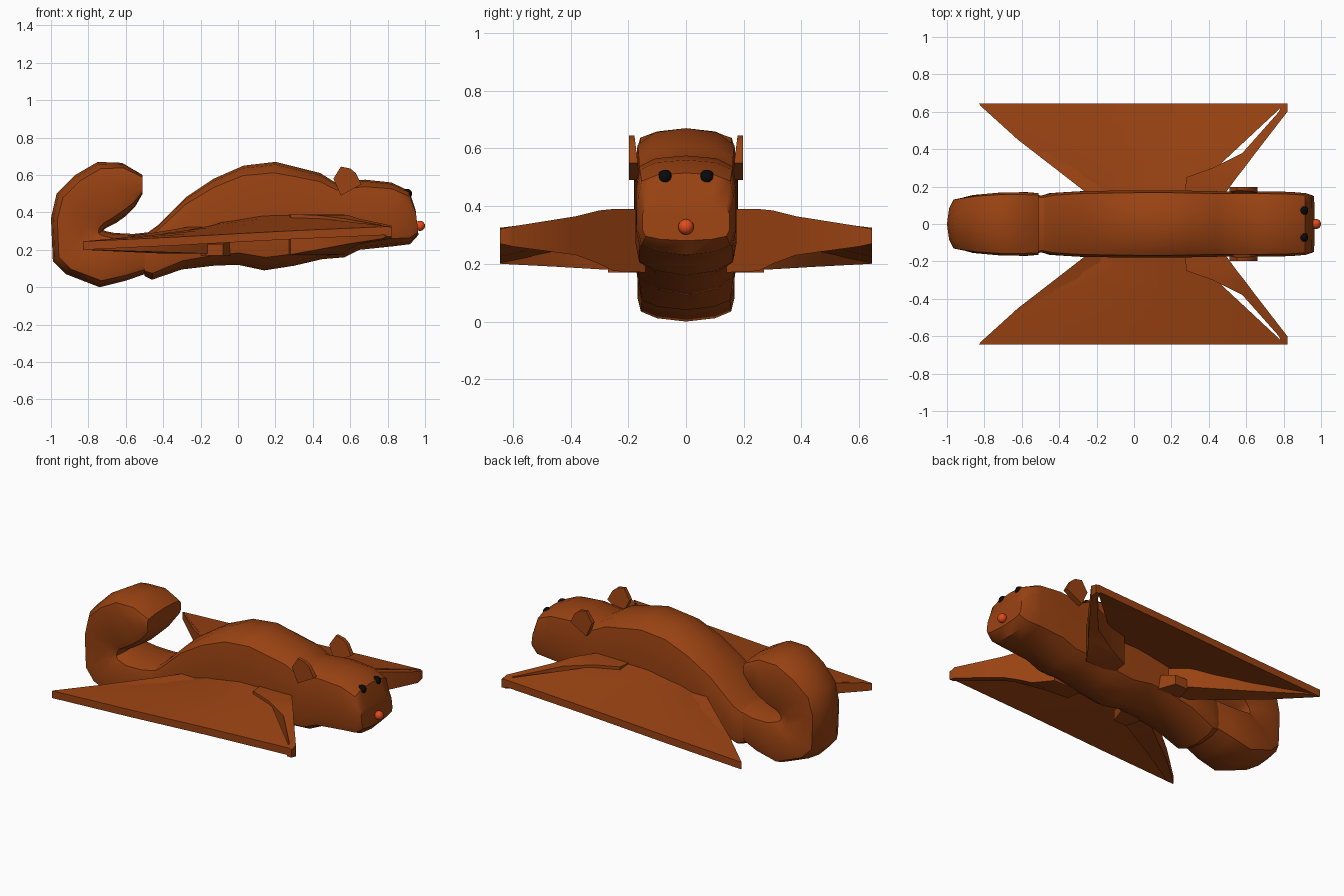
import bpy, bmesh, math
from mathutils import Vector

cube = bpy.data.objects.get("Cube")
if cube:
    bpy.data.objects.remove(cube, do_unlink=True)


def material(name, rgb):
    m = bpy.data.materials.new(name)
    m.use_nodes = True
    color = (*rgb, 1)
    m.diffuse_color = color
    node = next(n for n in m.node_tree.nodes if n.type == 'BSDF_PRINCIPLED')
    node.inputs["Base Color"].default_value = color
    return m


FUR = material("brown fur", (0.32, 0.055, 0.006))
BLACK = material("black eye", (0.003, 0.003, 0.003))
RED = material("red nose", (0.75, 0.07, 0.01))


def finish(name, bm, mat, mirror=False, angle=40):
    bmesh.ops.recalc_face_normals(bm, faces=bm.faces)
    mesh = bpy.data.meshes.new(name)
    bm.to_mesh(mesh)
    bm.free()
    mesh.materials.append(mat)
    mesh.shade_smooth()
    mesh.set_sharp_from_angle(angle=math.radians(angle))
    ob = bpy.data.objects.new(name, mesh)
    bpy.context.collection.objects.link(ob)
    if mirror:
        mod = ob.modifiers.new("both sides", 'MIRROR')
        mod.use_axis = (False, True, False)
        mod.use_clip = False
        mod.use_mirror_merge = False
    return ob


def skin(name, rings, mat, mirror=False, angle=40):
    """Closed surface through rings of equal point count, capped at both ends."""
    bm = bmesh.new()
    loops = [[bm.verts.new(p) for p in ring] for ring in rings]
    n = len(loops[0])
    for a, b in zip(loops, loops[1:]):
        for i in range(n):
            j = (i + 1) % n
            bm.faces.new((a[i], a[j], b[j], b[i]))
    bm.faces.new(loops[0])
    bm.faces.new(loops[-1])
    return finish(name, bm, mat, mirror, angle)


def ball(name, loc, r, mat, mirror=False):
    bm = bmesh.new()
    bmesh.ops.create_uvsphere(bm, u_segments=16, v_segments=10, radius=r)
    bmesh.ops.translate(bm, verts=bm.verts, vec=loc)
    return finish(name, bm, mat, mirror)


# Cross-section: share of the half width, share of the way from back to belly
HALF = [(0.6, 0.025), (0.93, 0.1), (1, 0.28), (1, 0.72), (0.93, 0.88), (0.6, 0.96)]
SECTION = [(0, 0)] + HALF + [(0, 1)] + [(-w, t) for w, t in reversed(HALF)]


def fur_ring(tx, tz, bx, bz, w):
    top, bottom = Vector((tx, 0, tz)), Vector((bx, 0, bz))
    return [top.lerp(bottom, t) + Vector((0, w * s, 0)) for s, t in SECTION]


# Head and body: back x, z, belly x, z, half width
body = [
    (0.95, 0.41, 0.965, 0.28, 0.15), (0.915, 0.515, 0.92, 0.23, 0.165),
    (0.82, 0.56, 0.84, 0.22, 0.172), (0.68, 0.575, 0.65, 0.2, 0.175),
    (0.52, 0.56, 0.57, 0.16, 0.175), (0.44, 0.61, 0.45, 0.15, 0.175),
    (0.3, 0.645, 0.3, 0.115, 0.178), (0.2, 0.67, 0.14, 0.09, 0.18),
    (0.03, 0.65, 0, 0.12, 0.18), (-0.13, 0.58, -0.13, 0.115, 0.178),
    (-0.28, 0.48, -0.3, 0.095, 0.175), (-0.43, 0.33, -0.46, 0.04, 0.165),
    (-0.5, 0.28, -0.5, 0.06, 0.15),
]
skin("head_and_body", [fur_ring(*r) for r in body], FUR)

# Curled tail: inner x, z, outer x, z, half width
tail = [
    (-0.42, 0.3, -0.44, 0.09, 0.14),
    (-0.56, 0.285, -0.6, 0.035, 0.165), (-0.66, 0.29, -0.74, 0, 0.168),
    (-0.71, 0.3, -0.92, 0.07, 0.155), (-0.72, 0.305, -0.99, 0.14, 0.14),
    (-0.715, 0.31, -1, 0.37, 0.14), (-0.69, 0.325, -0.97, 0.5, 0.145),
    (-0.65, 0.345, -0.87, 0.6, 0.16), (-0.6, 0.38, -0.75, 0.67, 0.168),
    (-0.55, 0.43, -0.62, 0.665, 0.17), (-0.51, 0.5, -0.51, 0.6, 0.165),
]
skin("tail", [fur_ring(*r) for r in tail], FUR)


# Limbs: sections outward along y with x range and z range
def limb(name, sections):
    rings = []
    for y, x0, x1, z0, z1 in sections:
        rings.append([(x0, y, z0), (x1, y, z0), (x1, y, z1), (x0, y, z1)])
    skin(name, rings, FUR, True, 50)


limb("front_legs", [
    (0.14, 0.27, 0.47, 0.17, 0.39), (0.25, 0.28, 0.55, 0.175, 0.39),
    (0.3, 0.42, 0.59, 0.2, 0.385), (0.38, 0.58, 0.65, 0.23, 0.365),
    (0.6, 0.775, 0.82, 0.26, 0.33), (0.645, 0.79, 0.82, 0.27, 0.32),
])
limb("hind_legs", [
    (0.14, -0.22, -0.08, 0.18, 0.33), (0.28, -0.4, -0.17, 0.18, 0.3),
    (0.45, -0.62, -0.47, 0.19, 0.265), (0.64, -0.83, -0.78, 0.2, 0.245),
])
limb("hind_knees", [
    (0.16, -0.2, -0.04, 0.17, 0.26), (0.27, -0.17, -0.08, 0.17, 0.23),
])

# Gliding membranes stretched from the flank to the outer edge
root = [(-0.24, 0.3), (-0.08, 0.35), (0.13, 0.385), (0.29, 0.385)]
outer = [(-0.83, 0.245), (-0.3, 0.27), (0.25, 0.3), (0.81, 0.325)]
rings = []
for k in range(6):
    t = k / 5
    thick = 0.015 + 0.03 * t
    top = [Vector((a[0], 0.16, a[1])).lerp(Vector((b[0], 0.645, b[1])), t)
           for a, b in zip(root, outer)]
    rings.append(top + [p - Vector((0, 0, thick)) for p in reversed(top)])
skin("gliding_membranes", rings, FUR, True, 50)

# Ears: rounded outline, thicker at the base
outline = [(0.51, 0.58), (0.55, 0.49), (0.66, 0.55), (0.63, 0.61), (0.6, 0.635), (0.55, 0.645)]
skin("ears", [[(x, 0.16 + (z - 0.49) * 0.12, z) for x, z in outline],
              [(x, 0.198, z) for x, z in outline]], FUR, True)

# Face
ball("eyes", (0.905, 0.072, 0.5), 0.026, BLACK, True)
ball("nose", (0.973, 0, 0.328), 0.027, RED)
